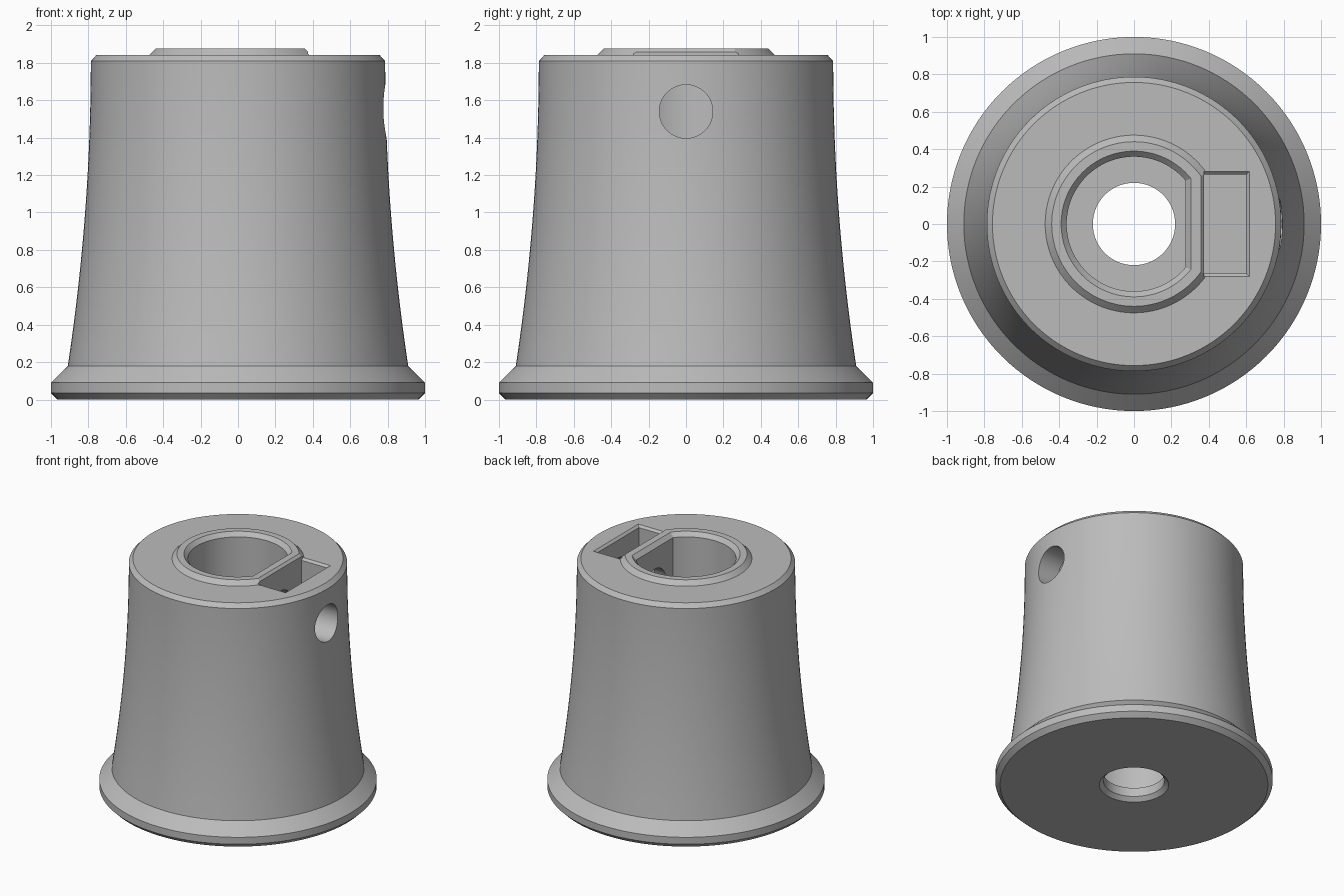
import bpy, bmesh
from math import cos, sin, acos, pi, radians
from mathutils import Matrix

cube = bpy.data.objects.get("Cube")
if cube:
    bpy.data.objects.remove(cube)

grey = bpy.data.materials.new("plain grey")
grey.use_nodes = True
grey.diffuse_color = (0.5, 0.5, 0.5, 1)
grey.node_tree.nodes["Principled BSDF"].inputs["Base Color"].default_value = (0.5, 0.5, 0.5, 1)


def loft(name, rings):
    """Closed solid through a stack of rings with equal point counts."""
    bm = bmesh.new()
    loops = [[bm.verts.new(p) for p in ring] for ring in rings]
    for a, b in zip(loops, loops[1:]):
        for i in range(len(a)):
            j = (i + 1) % len(a)
            bm.faces.new((a[i], a[j], b[j], b[i]))
    bm.faces.new(loops[0][::-1])
    bm.faces.new(loops[-1])
    bmesh.ops.recalc_face_normals(bm, faces=bm.faces)
    mesh = bpy.data.meshes.new(name)
    bm.to_mesh(mesh)
    bm.free()
    mesh.materials.append(grey)
    obj = bpy.data.objects.new(name, mesh)
    bpy.context.collection.objects.link(obj)
    return obj


def circle(r, z, n=128):
    return [(r * cos(2 * pi * i / n), r * sin(2 * pi * i / n), z) for i in range(n)]


def d_ring(r, flat, z, n=96):
    """Circle cut off by a straight side at x = flat."""
    a = acos(flat / r)
    return [(r * cos(t), r * sin(t), z)
            for t in (a + (2 * pi - 2 * a) * i / n for i in range(n + 1))]


def box_ring(x0, x1, half, z):
    return [(x0, -half, z), (x1, -half, z), (x1, half, z), (x0, half, z)]


def combine(target, tool, operation):
    mod = target.modifiers.new(operation, "BOOLEAN")
    mod.operation = operation
    mod.solver = "EXACT"
    mod.object = tool
    bpy.context.view_layer.objects.active = target
    bpy.ops.object.modifier_apply(modifier=mod.name)
    bpy.data.objects.remove(tool)


# Flared body with a chamfered foot and top rim
profile = [(0.965, 0), (1, 0.035), (1, 0.09)]
steps = 16
for i in range(steps + 1):
    t = i / steps
    profile.append((0.787 + 0.123 * (1 - t) ** 2, 0.18 + 1.63 * t))
profile.append((0.757, 1.842))
body = loft("knob_body", [circle(r, z) for r, z in profile])

# Raised collar with one flat side
combine(body, loft("collar", [d_ring(0.475, 0.39, 1.7), d_ring(0.475, 0.39, 1.842),
                              d_ring(0.44, 0.357, 1.877)]), "UNION")

# D-shaped shaft bore with a chamfered mouth
combine(body, loft("bore_cutter", [d_ring(0.36, 0.275, 0.1), d_ring(0.36, 0.275, 1.845),
                                   d_ring(0.42, 0.335, 1.91)]), "DIFFERENCE")

# Chamfered hole through the floor
combine(body, loft("floor_hole_cutter", [circle(0.28, -0.03), circle(0.22, 0.03),
                                         circle(0.22, 0.5)]), "DIFFERENCE")

# Nut pocket with a chamfered edge
combine(body, loft("pocket_cutter", [box_ring(0.375, 0.6, 0.265, 1.26),
                                     box_ring(0.375, 0.6, 0.265, 1.825),
                                     box_ring(0.375, 0.617, 0.282, 1.842),
                                     box_ring(0.375, 0.65, 0.282, 1.9)]), "DIFFERENCE")

# Set screw hole from the side into the bore
screw = loft("screw_cutter", [circle(0.143, 0.1, 64), circle(0.143, 1.1, 64)])
screw.data.transform(Matrix.Translation((0, 0, 1.54)) @ Matrix.Rotation(pi / 2, 4, "Y"))
combine(body, screw, "DIFFERENCE")

# Smooth curved walls, crisp chamfers
bpy.ops.object.select_all(action="DESELECT")
body.select_set(True)
bpy.context.view_layer.objects.active = body
bpy.ops.object.shade_smooth_by_angle(angle=radians(20))
